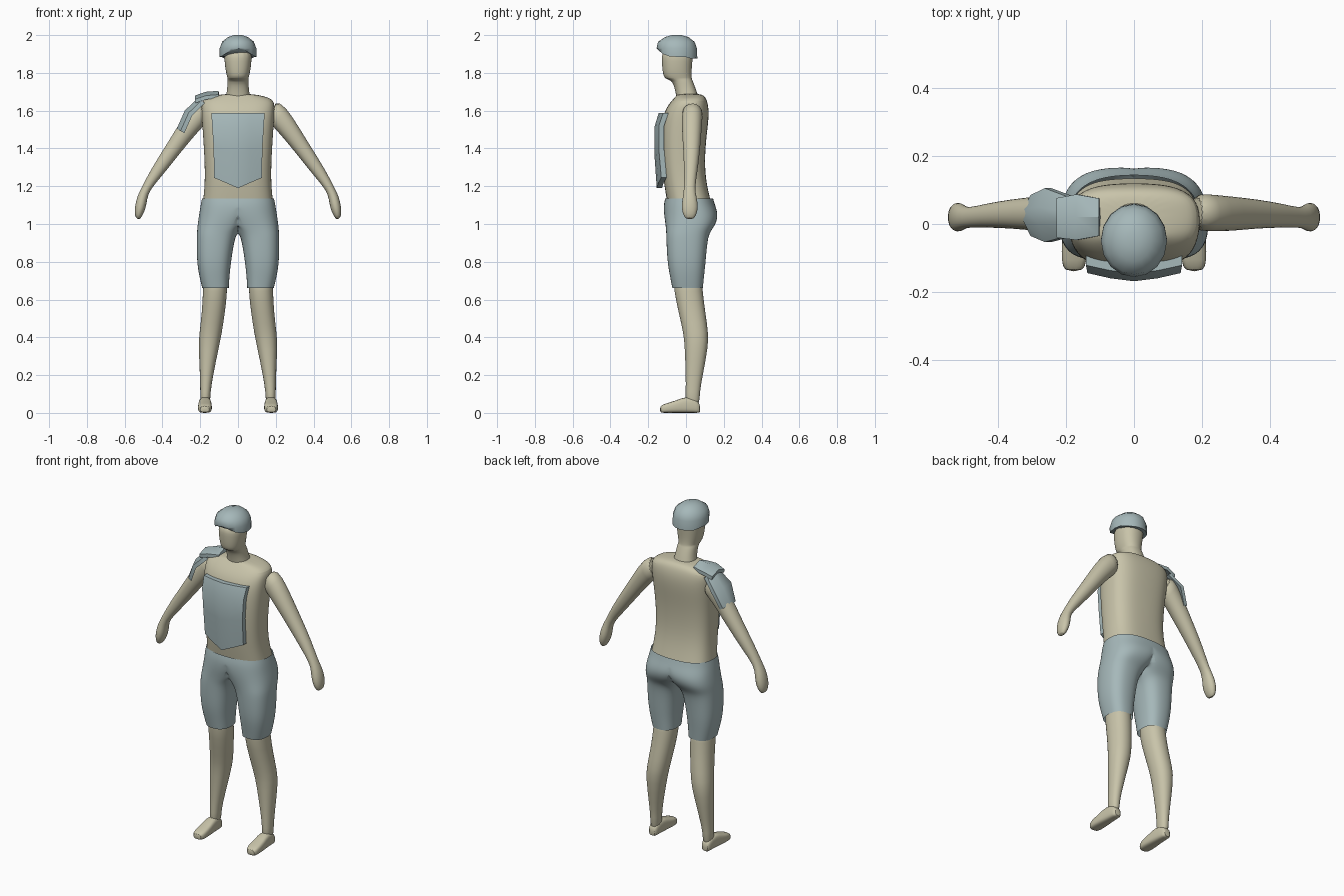
import bpy, bmesh, math
from mathutils import Vector

cube = bpy.data.objects.get("Cube")
if cube:
    bpy.data.objects.remove(cube)


def material(name, color):
    m = bpy.data.materials.new(name)
    m.use_nodes = True
    m.diffuse_color = color
    m.node_tree.nodes["Principled BSDF"].inputs["Base Color"].default_value = color
    return m


SKIN = material("tan skin", (0.58, 0.55, 0.40, 1))
CLOTH = material("grey blue cloth", (0.38, 0.48, 0.49, 1))


def finish(name, bm, mat, mirror=False, subdiv=0, angle=40):
    bmesh.ops.recalc_face_normals(bm, faces=bm.faces[:])
    mesh = bpy.data.meshes.new(name)
    bm.to_mesh(mesh)
    bm.free()
    mesh.materials.append(mat)
    for p in mesh.polygons:
        p.use_smooth = True
    mesh.set_sharp_from_angle(angle=math.radians(angle))
    ob = bpy.data.objects.new(name, mesh)
    bpy.context.collection.objects.link(ob)
    if mirror:
        mod = ob.modifiers.new("Mirror", "MIRROR")
        mod.merge_threshold = 0.0005
    if subdiv:
        mod = ob.modifiers.new("Smooth", "SUBSURF")
        mod.levels = mod.render_levels = subdiv
    return ob


def loft(rings, sides=16, power=2.0, caps=(False, False), clip=False):
    """Skin through rings given as (centre, half axis u, half axis v)."""
    bm = bmesh.new()
    loops = []
    for c, u, v in rings:
        loop = []
        for i in range(sides):
            a = math.tau * i / sides
            ca, sa = math.cos(a), math.sin(a)
            p = (Vector(c) + Vector(u) * math.copysign(abs(ca) ** (2 / power), ca)
                 + Vector(v) * math.copysign(abs(sa) ** (2 / power), sa))
            if clip:
                p.x = max(0, p.x)
            loop.append(bm.verts.new(p))
        loops.append(loop)
    for a, b in zip(loops, loops[1:]):
        for i in range(sides):
            j = (i + 1) % sides
            quad = (a[i], a[j], b[j], b[i])
            # no wall on the mirror plane
            if not (clip and all(q.co.x < 1e-6 for q in quad)):
                bm.faces.new(quad)
    for use, loop in zip(caps, (loops[0], loops[-1])):
        if use:
            bm.faces.new(loop)
    return bm, loops


def level(z, x0, x1, y0, y1):
    """Horizontal ring from its bounds."""
    return (((x0 + x1) / 2, (y0 + y1) / 2, z), ((x1 - x0) / 2, 0, 0), (0, (y1 - y0) / 2, 0))


def centred(z, half, y0, y1):
    return level(z, -half, half, y0, y1)


def plate(name, rows, inward):
    """Curved armour plate: a grid of points thickened along a vector."""
    bm = bmesh.new()
    grid = [[bm.verts.new(p) for p in row] for row in rows]
    for a, b in zip(grid, grid[1:]):
        for i in range(len(a) - 1):
            bm.faces.new((a[i], a[i + 1], b[i + 1], b[i]))
    outer = bm.faces[:]
    new = bmesh.ops.extrude_face_region(bm, geom=outer, use_keep_orig=True)
    moved = [g for g in new["geom"] if isinstance(g, bmesh.types.BMVert)]
    bmesh.ops.translate(bm, verts=moved, vec=inward)
    finish(name, bm, CLOTH, angle=35)


# Torso
bm, _ = loft([centred(1.11, .188, -.10, .135), centred(1.20, .178, -.115, .112),
              centred(1.30, .177, -.128, .10), centred(1.43, .184, -.135, .105),
              centred(1.54, .192, -.13, .12), centred(1.61, .196, -.11, .122),
              centred(1.655, .193, -.075, .112), centred(1.675, .15, -.055, .10),
              centred(1.69, .07, -.045, .08)], 20, 2.8, (False, True))
finish("torso", bm, SKIN, subdiv=2)

# Neck and head, with the chin jutting forward
bm, _ = loft([centred(1.66, .068, -.05, .07), centred(1.71, .058, -.058, .055),
              centred(1.762, .056, -.075, .035), centred(1.768, .055, -.115, .032),
              centred(1.80, .065, -.125, .03), centred(1.86, .073, -.13, .035),
              centred(1.93, .076, -.13, .042)], 16, 2.3, (False, True))
finish("head", bm, SKIN, subdiv=2)

# Cap with a rim raised at the front centre
bm, loops = loft([centred(1.885, .097, -.152, .06), centred(1.93, .097, -.156, .058),
                  centred(1.965, .084, -.148, .045), centred(1.99, .052, -.11, .012),
                  centred(2.0, .022, -.075, -.025)], 16, 2, (True, True))
for v in loops[0]:
    front = max(0, -v.co.y - .05) / .1
    v.co.z += .04 * front ** 3 - .01 * (v.co.y > 0)
finish("cap", bm, CLOTH, angle=55)

# Shorts, one side mirrored at the centre plane
bm, _ = loft([level(1.135, -.193, .193, -.112, .145), level(1.10, -.20, .20, -.12, .155),
              level(1.05, -.15, .208, -.118, .172), level(1.00, -.07, .215, -.11, .16),
              level(.96, -.012, .218, -.106, .13), level(.92, .018, .22, -.105, .115),
              level(.80, .036, .219, -.10, .105), level(.72, .045, .205, -.085, .096),
              level(.66, .048, .19, -.073, .09)], 20, 2.5, clip=True)
finish("shorts", bm, CLOTH, mirror=True, subdiv=2)

# Legs
bm, _ = loft([level(.74, .06, .185, -.07, .085), level(.65, .054, .186, -.066, .088),
              level(.53, .068, .192, -.04, .104), level(.42, .085, .206, -.014, .12),
              level(.35, .10, .21, -.008, .118), level(.20, .131, .202, -.002, .09),
              level(.11, .146, .20, -.002, .072), level(.03, .147, .20, -.005, .074)],
             16, 2.2, (True, True))
finish("legs", bm, SKIN, mirror=True, subdiv=1)


# Feet, lofted from heel to toe
def foot_ring(y, x0, x1, top):
    return (((x0 + x1) / 2, y, top / 2), ((x1 - x0) / 2, 0, 0), (0, 0, top / 2))


bm, _ = loft([foot_ring(.076, .155, .195, .04), foot_ring(.06, .146, .203, .07),
              foot_ring(0, .142, .207, .09), foot_ring(-.05, .138, .212, .066),
              foot_ring(-.11, .137, .214, .05), foot_ring(-.14, .15, .204, .036)],
             16, 3.2, (True, True))
finish("feet", bm, SKIN, mirror=True, subdiv=1)


# Arms and hands, rings square to the arm direction
def arm_ring(x, y, z, wide, deep, slope):
    a = math.radians(slope)
    return (x, y, z), (wide * math.cos(a), 0, wide * math.sin(a)), (0, deep, 0)


bm, _ = loft([arm_ring(.175, .035, 1.60, .06, .055, 75), arm_ring(.215, .033, 1.575, .064, .056, 55),
              arm_ring(.285, .03, 1.48, .05, .052, 38), arm_ring(.355, .03, 1.38, .042, .044, 35),
              arm_ring(.43, .025, 1.275, .035, .036, 33), arm_ring(.49, .018, 1.185, .022, .028, 25),
              arm_ring(.507, .02, 1.14, .028, .038, 18), arm_ring(.518, .02, 1.085, .03, .046, 12),
              arm_ring(.528, .02, 1.045, .021, .034, 25), arm_ring(.532, .02, 1.027, .01, .02, 25)],
             16, 2.1, (True, True))
finish("arms", bm, SKIN, mirror=True, subdiv=1)

# Chest plate: each row is height, half width, ridge depth and point drop
chest = []
for z, w, y, drop in ((1.587, .141, -.145, 0), (1.52, .137, -.168, .01),
                      (1.40, .129, -.168, .02), (1.245, .127, -.155, .055)):
    chest.append([(w * s, y + .024 * abs(s) ** 1.5, z - drop * (1 - abs(s)))
                  for s in (-1, -.5, 0, .5, 1)])
plate("chest_plate", chest, (0, .028, 0))

# Shoulder armour on the right arm: rows run outward along the limb
upper = [[(x, y0, z - .02), (x, (y0 + y1) / 2, z), (x, y1, z - .02)]
         for x, z, y0, y1 in ((-.103, 1.705, -.035, .075), (-.17, 1.70, -.047, .087),
                              (-.228, 1.68, -.04, .076))]
plate("upper_shoulder_plate", upper, (.004, 0, -.02))

lower = [[(x + .02, y0, z - .012), (x, .65 * y0 + .35 * y1, z), (x, .35 * y0 + .65 * y1, z),
          (x + .02, y1, z - .012)]
         for x, z, y0, y1 in ((-.215, 1.665, -.035, .08), (-.282, 1.60, -.053, .105),
                              (-.324, 1.505, -.035, .085))]
plate("lower_shoulder_plate", lower, (.02, 0, -.012))
